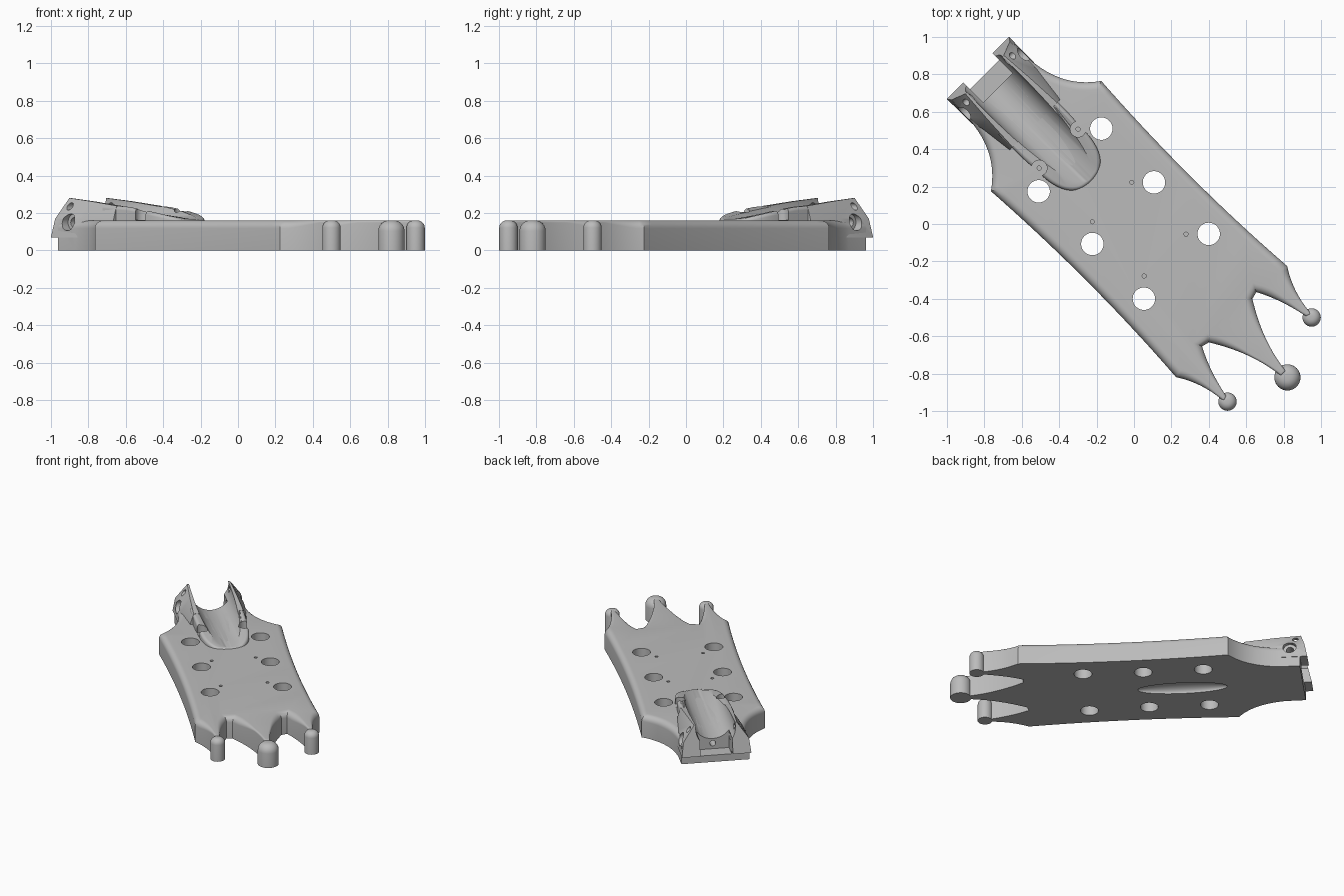
import bpy, bmesh, math
from mathutils import Matrix, Vector

if "Cube" in bpy.data.objects:
    bpy.data.objects.remove(bpy.data.objects["Cube"])

TURN = Matrix.Rotation(-math.pi / 4, 4, 'Z')   # long axis lies on the diagonal
TOP = 0.16

grey = bpy.data.materials.new("plain_grey")
grey.use_nodes = True
grey.diffuse_color = (0.5, 0.5, 0.5, 1)
grey.node_tree.nodes["Principled BSDF"].inputs["Base Color"].default_value = (0.5, 0.5, 0.5, 1)


def finish(name, bm):
    bmesh.ops.recalc_face_normals(bm, faces=bm.faces)
    mesh = bpy.data.meshes.new(name)
    bm.to_mesh(mesh)
    bm.free()
    mesh.materials.append(grey)
    ob = bpy.data.objects.new(name, mesh)
    bpy.context.collection.objects.link(ob)
    return ob


def skin(name, rings):
    """Closed solid from equal rings of points, capped at both ends."""
    bm = bmesh.new()
    rows = [[bm.verts.new(p) for p in ring] for ring in rings]
    n = len(rows[0])
    for a, b in zip(rows, rows[1:]):
        for i in range(n):
            bm.faces.new((a[i], a[(i + 1) % n], b[(i + 1) % n], b[i]))
    bm.faces.new(rows[0])
    bm.faces.new(rows[-1])
    return finish(name, bm)


def bezier(a, c, b, n=14):
    a, b, c = Vector(a), Vector(b), Vector(c)
    return [(1 - t) ** 2 * a + 2 * t * (1 - t) * c + t * t * b for t in [i / n for i in range(n + 1)]]


def mirrored(half):
    return half + [Vector((p.x, -p.y)) for p in reversed(half) if abs(p.y) > 1e-6]


def rounded_slab(name, outline, low, top, radius, steps=6):
    """Upright walls with a rounded upper rim; top and radius vary along x."""
    n = len(outline)
    inward = []
    for i, p in enumerate(outline):
        d1 = (p - outline[i - 1]).normalized()
        d2 = (outline[(i + 1) % n] - p).normalized()
        n1, n2 = Vector((-d1.y, d1.x)), Vector((-d2.y, d2.x))
        inward.append((n1 + n2) / max(1 + n1.dot(n2), 0.6))
    rings = [[(p.x, p.y, low) for p in outline]]
    for k in range(steps + 1):
        a = k / steps * math.pi / 2
        ring = []
        for p, m in zip(outline, inward):
            r = radius(p.x)
            q = p + m * r * (1 - math.cos(a))
            ring.append((q.x, q.y, top(p.x) - r * (1 - math.sin(a))))
        rings.append(ring)
    return skin(name, rings)


def rod(a, b, r, n=40):
    a, b = Vector(a), Vector(b)
    bm = bmesh.new()
    spin = (b - a).to_track_quat('Z', 'Y').to_matrix().to_4x4()
    bmesh.ops.create_cone(bm, cap_ends=True, segments=n, radius1=r, radius2=r, depth=(b - a).length,
                          matrix=Matrix.Translation((a + b) / 2) @ spin)
    return finish("cutter", bm)


def cut(target, cutters):
    for c in cutters:
        c.hide_render = True
        mod = target.modifiers.new("cut", 'BOOLEAN')
        mod.operation, mod.solver, mod.object = 'DIFFERENCE', 'EXACT', c
        bpy.context.view_layer.objects.active = target
        bpy.ops.object.modifier_apply(modifier=mod.name)


# Main plate with three forked prongs and a waisted tail
half = bezier((1.13, .018), (.93, .04), (.73, .165))
half += bezier((.72, .205), (.84, .27), (1.0, .302))
half += bezier((1.015, .33), (.86, .34), (.738, .42))
half += bezier((.738, .42), (.05, .37), (-.665, .417), 20)[1:]
half += bezier((-.665, .417), (-.78, .25), (-1.0, .23))[1:]
half.append(Vector((-1.13, .23)))
rim = lambda u: .042 - .03 * min(max((u - .78) / .17, 0), 1)
plate = rounded_slab("main_plate", mirrored(half), 0, lambda u: TOP, rim)

# Knobs on the prong tips
parts = [plate]
for name, u, v, r in (("centre_knob", 1.16, 0, .07), ("left_knob", 1.025, .318, .049),
                      ("right_knob", 1.025, -.318, .049)):
    circle = [Vector((u + r * math.cos(i * math.pi / 20), v + r * math.sin(i * math.pi / 20)))
              for i in range(40)]
    parts.append(rounded_slab(name, circle, 0, lambda u: TOP, lambda u, r=r: r * .8))

# Raised rim around the trough
half = bezier((-.322, 0), (-.32, .15), (-.52, .165)) + [Vector((-.66, .172)), Vector((-.85, .175))]
slope = lambda u: .168 + .075 * min(max((-.34 - u) / .4, 0), 1) ** .75
trough_rim = rounded_slab("trough_rim", mirrored(half), .1, slope, lambda u: .02)

# Collar with two fins leaning inward
stations = []
for us, vs, zs in (((-1.18, -1.16, -1.13), (.235, .222, .145), (.07, .17, .28)),
                   ((-.95,) * 3, (.232, .215, .158), (.07, .17, .262)),
                   ((-.75,) * 3, (.19, .19, .168), (.07, .17, .238))):
    side = list(zip(us, vs, zs))
    stations.append(side + [(u, -v, z) for u, v, z in reversed(side)])
collar = skin("collar", stations)
parts += [trough_rim, collar]

# Sloping trough and the notch between the fins
trough = rod((-1.4, 0, .238), (0, 0, .322), .135, 64)
bm = bmesh.new()
bmesh.ops.create_cube(bm, size=1, matrix=Matrix.Translation((-1.18, 0, .3)) @ Matrix.Diagonal((.3, .22, .5, 1)))
notch = finish("cutter", bm)
pin = rod((-1.2, 0, .09), (-.95, 0, .09), .02, 24)
shared = [trough, notch, pin]

# Shallow hollow under the plate
bm = bmesh.new()
bmesh.ops.create_uvsphere(bm, u_segments=40, v_segments=20, radius=1,
                          matrix=Matrix.Translation((-.325, 0, 0)) @ Matrix.Diagonal((.3, .07, .04, 1)))
hollow = finish("cutter", bm)

# Mirrored plate holes, screw holes and collar holes
through, screws, seats, side_holes = [], [], [], []
for s in (1, -1):
    for u, v in ((-.484, .237), (-.082, .233), (.32, .245)):
        through.append(rod((u, s * v, -.1), (u, s * v, .3), .06))
    for u, v in ((-.57, .147), (-.166, .149), (.235, .158)):
        screws.append(rod((u, s * v, .06), (u, s * v, .3), .011, 16))
    seats.append(rod((-.57, s * .147, .162), (-.57, s * .147, .4), .042, 32))
    side_holes.append(rod((-1.06, s * .18, .15), (-1.06, s * .3, .15), .045, 32))
    side_holes.append(rod((-1.06, s * .09, .15), (-1.06, s * .3, .15), .025, 24))
    side_holes.append(rod((-1.095, s * .05, .235), (-1.095, s * .3, .235), .02, 24))

cut(plate, shared + [hollow] + through + screws + side_holes)
cut(trough_rim, shared + seats + screws)
cut(collar, shared + side_holes)
for c in shared + [hollow] + through + screws + seats + side_holes:
    bpy.data.objects.remove(c)

# Turn every part onto the diagonal and smooth the curved faces
bpy.ops.object.select_all(action='DESELECT')
for ob in parts:
    ob.data.transform(TURN)
    ob.select_set(True)
bpy.context.view_layer.objects.active = plate
bpy.ops.object.shade_smooth_by_angle(angle=math.radians(32))
